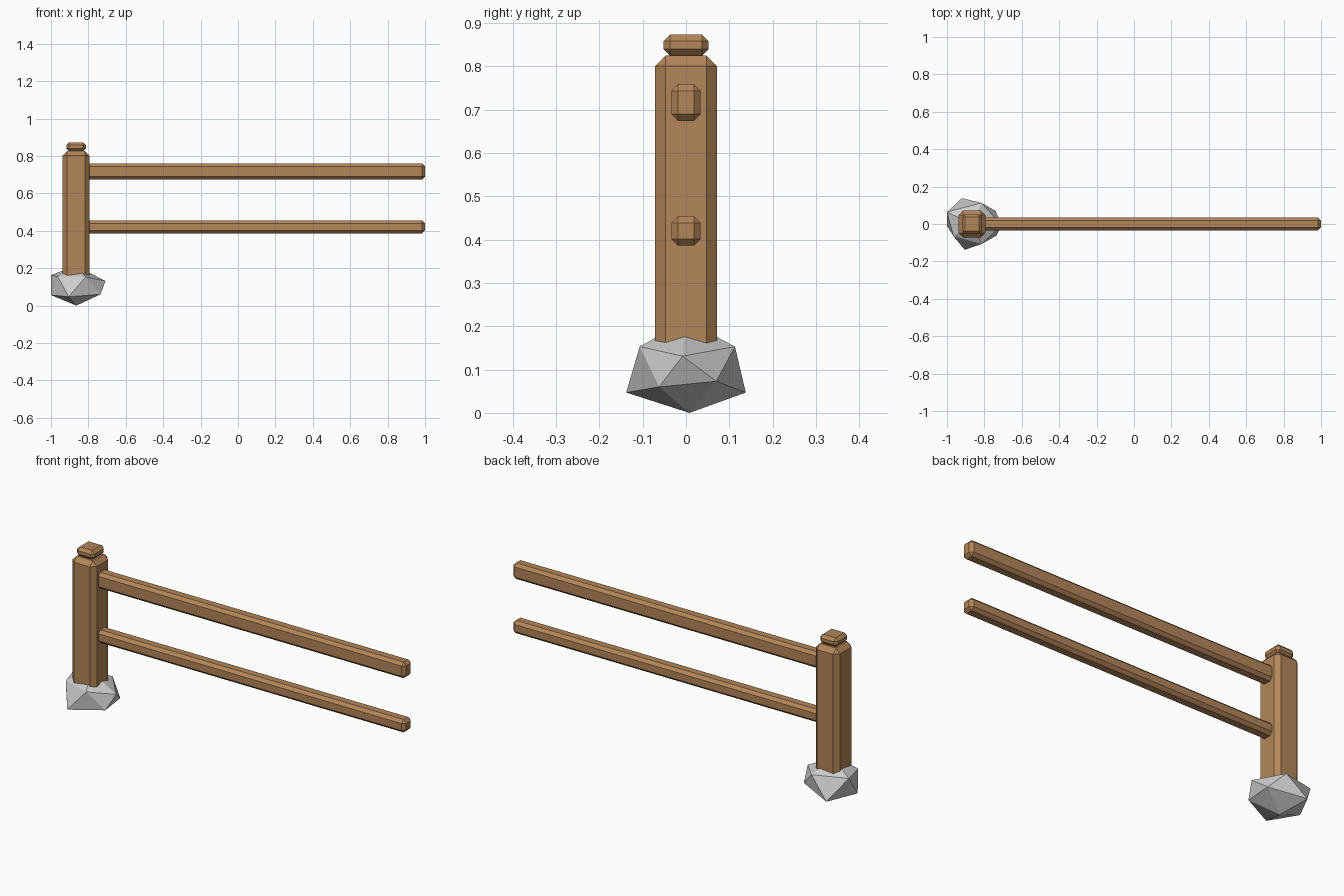
import bpy
import bmesh

if "Cube" in bpy.data.objects:
    bpy.data.objects.remove(bpy.data.objects["Cube"])

wood = bpy.data.materials.new("wood")
wood.diffuse_color = (0.45, 0.24, 0.10, 1)
wood.use_nodes = True
wood.node_tree.nodes["Principled BSDF"].inputs["Base Color"].default_value = wood.diffuse_color


def mesh_object(name, bm, material=None):
    bmesh.ops.recalc_face_normals(bm, faces=bm.faces)
    mesh = bpy.data.meshes.new(name)
    bm.to_mesh(mesh)
    bm.free()
    obj = bpy.data.objects.new(name, mesh)
    bpy.context.collection.objects.link(obj)
    if material:
        mesh.materials.append(material)
    return obj


def timber(name, low, high, chamfer):
    """Box between two corners with every edge chamfered."""
    bm = bmesh.new()
    bmesh.ops.create_cube(bm, size=1)
    for v in bm.verts:
        v.co = [l if c < 0 else h for c, l, h in zip(v.co, low, high)]
    bmesh.ops.bevel(bm, geom=bm.edges[:], offset=chamfer, segments=1,
                    profile=0.5, affect='EDGES')
    return mesh_object(name, bm, wood)


# Post and its cap
PX = -0.866
timber("post", (PX - 0.071, -0.071, 0.10), (PX + 0.071, 0.071, 0.825), 0.024)
timber("post_cap", (PX - 0.052, -0.052, 0.825), (PX + 0.052, 0.052, 0.873), 0.015)

# Two rails, let into the post
for name, z0, z1 in (("upper_rail", 0.674, 0.759), ("lower_rail", 0.386, 0.454)):
    timber(name, (-0.83, -0.034, z0), (1.0, 0.034, z1), 0.0155)

# Foundation rock: uneven twenty-sided stone from two rings and two poles
lower = [(-0.735, -0.062, 0.06), (-0.74, 0.07, 0.073), (-0.92, 0.138, 0.047),
         (-1.0, -0.01, 0.056), (-0.905, -0.138, 0.047)]
upper = [(-0.709, -0.008, 0.131), (-0.815, 0.113, 0.153), (-1.0, 0.064, 0.163),
         (-0.965, -0.065, 0.157), (-0.815, -0.107, 0.153)]
bm = bmesh.new()
low = [bm.verts.new(p) for p in lower]
up = [bm.verts.new(p) for p in upper]
bottom = bm.verts.new((-0.864, 0.008, 0.0))
top = bm.verts.new((PX, 0, 0.213))
for i in range(5):
    j = (i + 1) % 5
    for tri in ((bottom, low[j], low[i]), (low[i], low[j], up[i]),
                (low[j], up[j], up[i]), (up[i], up[j], top)):
        bm.faces.new(tri)
mesh_object("foundation_rock", bm)
